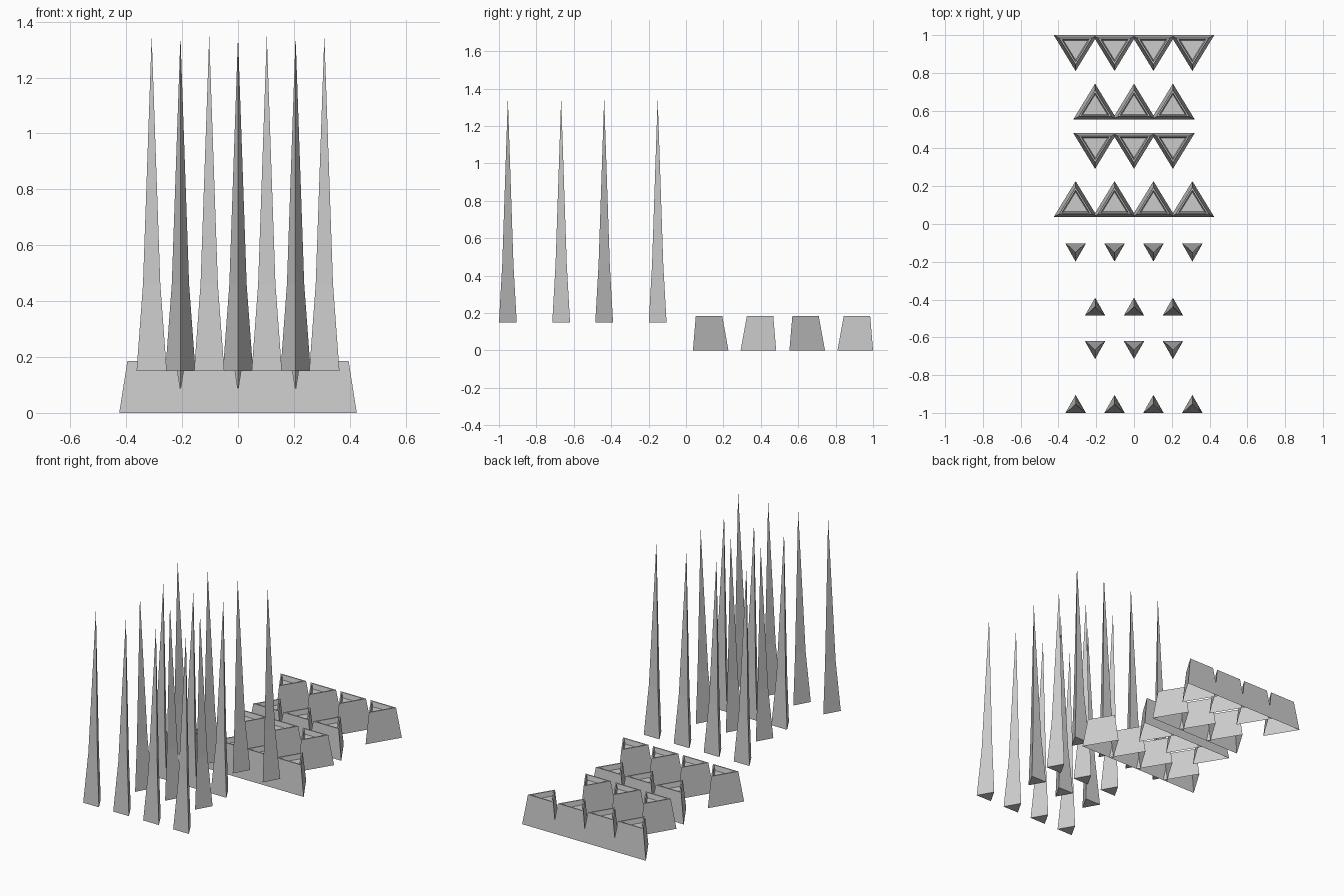
import bpy, bmesh

if "Cube" in bpy.data.objects:
    bpy.data.objects.remove(bpy.data.objects["Cube"])

# Each ring is (half width, depth, offset of the flat edge, z).
POT = [(0.116, 0.190, 0.000, 0.0),      # open bottom
       (0.087, 0.141, 0.0155, 0.185),   # outer rim
       (0.074, 0.120, 0.0225, 0.185),   # inner rim
       (0.064, 0.104, 0.028, 0.155)]    # recessed floor
SPIKE = [(0.054, 0.095, 0.000, 0.15),
         (0.031, 0.060, 0.0175, 0.46)]
SPIKE_TIP = (0.0475, 1.35)
PITCH = 0.206


def tri_part(name, rings, x, y, d, tip=None):
    """Three-sided stack of rings; flat edge at y, corner pointing along d."""
    bm = bmesh.new()
    loops = []
    for half, depth, off, z in rings:
        pts = [(-half, off), (half, off), (0, off + depth)]
        loops.append([bm.verts.new((px, d * py, z)) for px, py in pts])
    for a, b in zip(loops, loops[1:]):
        for i in range(3):
            j = (i + 1) % 3
            bm.faces.new((a[i], a[j], b[j], b[i]))
    if tip:
        # closed base and pointed top
        t = bm.verts.new((0, d * tip[0], tip[1]))
        bm.faces.new(loops[0][::-1])
        for i in range(3):
            bm.faces.new((loops[-1][i], loops[-1][(i + 1) % 3], t))
    else:
        bm.faces.new(loops[-1])
    if d < 0:
        bmesh.ops.reverse_faces(bm, faces=bm.faces[:])
    mesh = bpy.data.meshes.new(name)
    bm.to_mesh(mesh)
    bm.free()
    ob = bpy.data.objects.new(name, mesh)
    ob.location = (x, y, 0)
    bpy.context.collection.objects.link(ob)


# Rows: (count, corner direction, pot flat edge y, spike flat edge y)
ROWS = [(4, 1, 0.037, -1.0), (3, -1, 0.482, -0.62),
        (3, 1, 0.553, -0.485), (4, -1, 1.0, -0.104)]
for r, (n, d, pot_y, spike_y) in enumerate(ROWS, 1):
    for i in range(n):
        x = (i - (n - 1) / 2) * PITCH
        tri_part(f"socket_{r}_{i + 1}", POT, x, pot_y, d)
        tri_part(f"spike_{r}_{i + 1}", SPIKE, x, spike_y, d, SPIKE_TIP)
